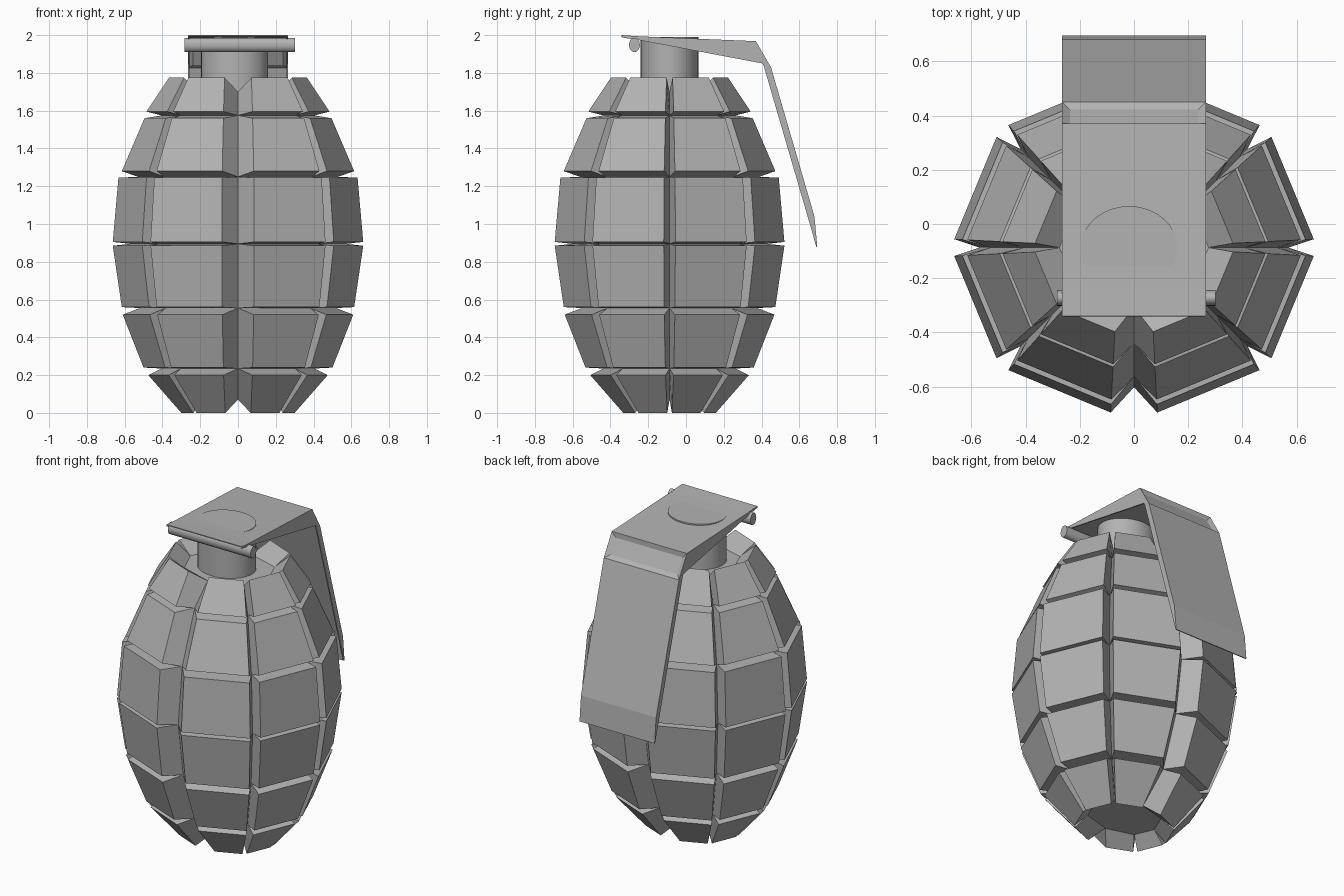
import bpy, bmesh, math

cube = bpy.data.objects.get("Cube")
if cube:
    bpy.data.objects.remove(cube)

metal = bpy.data.materials.new("grey_metal")
metal.use_nodes = True
GREY = (0.45, 0.45, 0.45, 1)
metal.diffuse_color = GREY
metal.node_tree.nodes["Principled BSDF"].inputs["Base Color"].default_value = GREY

CY = -0.087      # body axis in y
SPREAD = 0.055   # the two halves stand slightly apart in x


def finish(bm, name):
    bmesh.ops.remove_doubles(bm, verts=bm.verts, dist=0.0005)
    bmesh.ops.recalc_face_normals(bm, faces=bm.faces)
    mesh = bpy.data.meshes.new(name)
    bm.to_mesh(mesh)
    bm.free()
    mesh.materials.append(metal)
    obj = bpy.data.objects.new(name, mesh)
    bpy.context.collection.objects.link(obj)
    return obj


def place(x, y, z):
    """Move a point about the axis into the split body."""
    side = 0 if abs(x) < 1e-4 else math.copysign(SPREAD, x)
    return (x + side, y + CY, z)


def core_point(step, r, z):
    a = step * math.pi / 4
    return place(r * math.sin(a), -r * math.cos(a), z)


def plate_point(column, side, r, z):
    a = (column + 0.5) * math.pi / 4
    flat = r / 1.06
    half = side * 0.356 * flat
    return place(flat * math.sin(a) + half * math.cos(a),
                 -flat * math.cos(a) + half * math.sin(a), z)


# Segmented body: raised plates whose sloping sides meet in the grooves
rows = [(0.0, 0.245, 0.20, 0.42), (0.24, 0.445, 0.52, 0.555),
        (0.56, 0.56, 0.885, 0.608), (0.905, 0.608, 1.245, 0.578),
        (1.28, 0.56, 1.56, 0.44), (1.595, 0.43, 1.775, 0.31)]
core = [(0.17, 0.07), (0.35, 0.235), (0.465, 0.555), (0.515, 0.895),
        (0.475, 1.25), (0.35, 1.575), (0.22, 1.70)]
bm = bmesh.new()
for column in range(8):
    for i, (z0, r0, z1, r1) in enumerate(rows):
        outer = [plate_point(column, s, r, z) for s, r, z in
                 ((-1, r0, z0), (1, r0, z0), (1, r1, z1), (-1, r1, z1))]
        inner = [core_point(column + s, *core[i + t]) for s, t in
                 ((0, 0), (1, 0), (1, 1), (0, 1))]
        o = [bm.verts.new(p) for p in outer]
        n = [bm.verts.new(p) for p in inner]
        bm.faces.new(o)
        for k in range(4):
            j = (k + 1) % 4
            bm.faces.new((n[k], n[j], o[j], o[k]))
for ring in (core[0], core[-1]):
    bm.faces.new([bm.verts.new(core_point(k, *ring)) for k in range(8)])
finish(bm, "segmented_body")


# Round parts
def cylinder(name, radius, depth, location, scale, rotation=(0, 0, 0), sides=32):
    bpy.ops.mesh.primitive_cylinder_add(vertices=sides, radius=radius, depth=depth,
                                        location=location, rotation=rotation)
    obj = bpy.context.object
    obj.name = name
    obj.scale = scale
    obj.data.materials.append(metal)
    bpy.ops.object.shade_smooth_by_angle()
    return obj


cylinder("neck", 0.178, 0.389, (-0.018, CY, 1.795), (1, 0.86, 1))
cylinder("hinge_pin", 0.038, 0.585, (0.008, -0.273, 1.948), (1, 0.76, 1),
         (0, math.pi / 2, 0), 16)

# Safety lever: bent channel with side flanges
spine = [(-0.34, 2.0), (-0.24, 1.993), (0.37, 1.968), (0.45, 1.83), (0.68, 1.04), (0.695, 0.88)]
flange = [(-0.34, 1.988), (-0.24, 1.972), (0.405, 1.85), (0.412, 1.835), (0.66, 0.985), (0.69, 0.88)]
W = 0.265
bm = bmesh.new()
loops = [[bm.verts.new((x, y, z)) for y, z in path] for x, path in
         ((-W, flange), (-W, spine), (W, spine), (W, flange))]
faces = {}
for a in range(3):
    for k in range(len(spine) - 1):
        faces[a, k] = bm.faces.new((loops[a][k], loops[a + 1][k],
                                    loops[a + 1][k + 1], loops[a][k + 1]))
bmesh.ops.recalc_face_normals(bm, faces=bm.faces)
if faces[1, 0].normal.z < 0:
    bmesh.ops.reverse_faces(bm, faces=bm.faces)
# Dented shoulder at the bend
bmesh.ops.inset_individual(bm, faces=[faces[1, 2]], thickness=0.04, depth=-0.015)
lever = finish(bm, "safety_lever")
shell = lever.modifiers.new("shell", "SOLIDIFY")
shell.thickness = 0.008
shell.offset = -1
